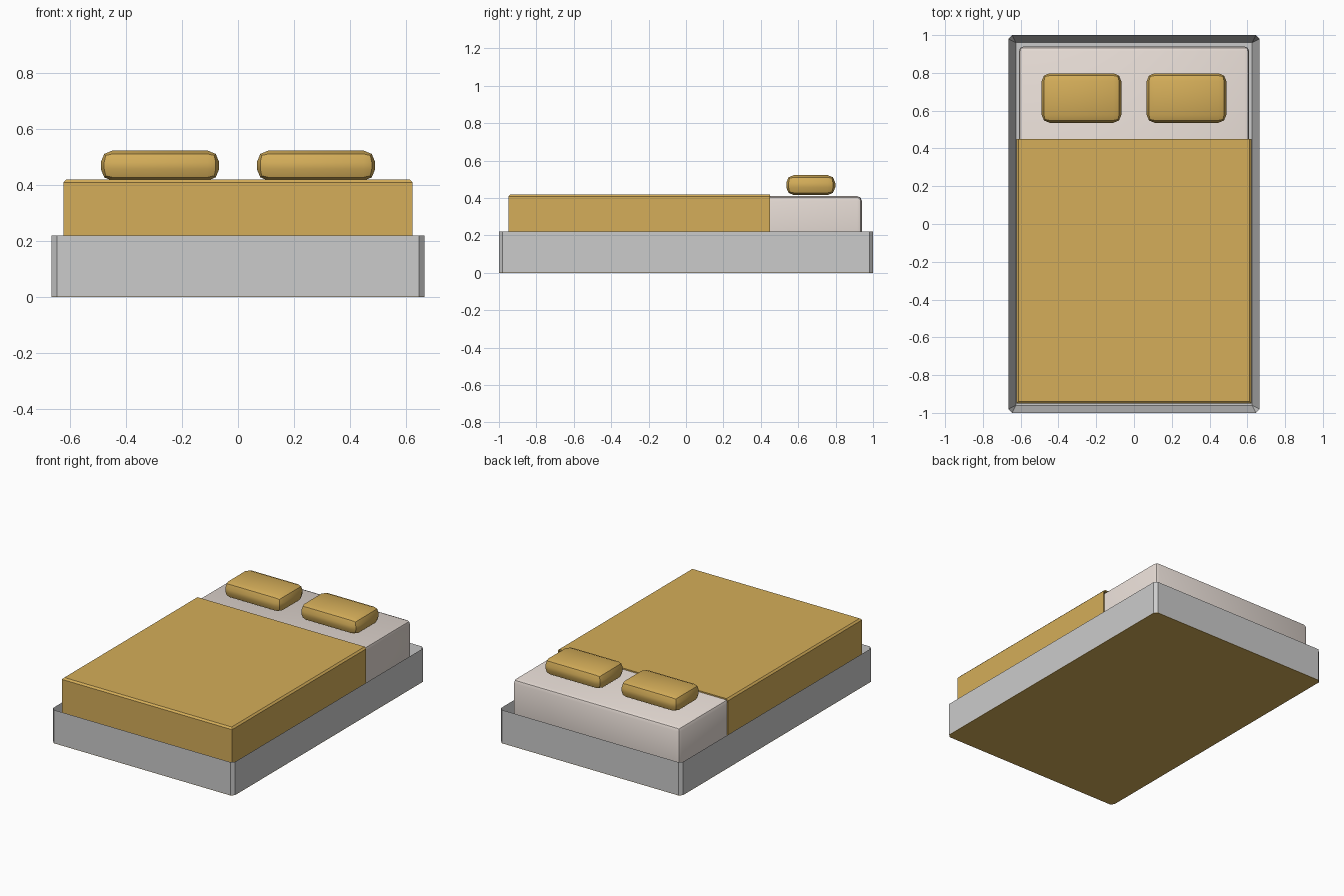
import bpy, bmesh

if "Cube" in bpy.data.objects:
    bpy.data.objects.remove(bpy.data.objects["Cube"])


def material(name, color):
    m = bpy.data.materials.new(name)
    m.diffuse_color = (*color, 1)
    m.use_nodes = True
    m.node_tree.nodes["Principled BSDF"].inputs["Base Color"].default_value = m.diffuse_color
    return m


BROWN = material("ochre_fabric", (0.66, 0.42, 0.10))
CREAM = material("cream_fabric", (0.80, 0.72, 0.67))


def box_bm(x, y, z):
    """Box from (min, max) pairs."""
    bm = bmesh.new()
    bmesh.ops.create_cube(bm, size=1)
    for v in bm.verts:
        v.co = [r[0] if c < 0 else r[1] for c, r in zip(v.co, (x, y, z))]
    return bm


def bevel(bm, edges, width, segments):
    bmesh.ops.bevel(bm, geom=edges, offset=width, segments=segments,
                    profile=0.5, affect='EDGES')


def upright(bm):
    return [e for e in bm.edges
            if abs(e.verts[0].co.z - e.verts[1].co.z) > 0.001]


def finish(bm, name, mat=None, smooth=False):
    bmesh.ops.recalc_face_normals(bm, faces=bm.faces)
    me = bpy.data.meshes.new(name)
    bm.to_mesh(me)
    bm.free()
    ob = bpy.data.objects.new(name, me)
    bpy.context.collection.objects.link(ob)
    if mat:
        me.materials.append(mat)
    if smooth:
        bpy.ops.object.select_all(action='DESELECT')
        ob.select_set(True)
        bpy.context.view_layer.objects.active = ob
        bpy.ops.object.shade_smooth_by_angle(angle=0.7)
    return ob


# Frame: chamfered block with a sunken well for the mattress
bm = box_bm((-0.665, 0.665), (-1, 1), (0.002, 0.22))
bevel(bm, upright(bm), 0.02, 1)
top = [f for f in bm.faces if f.normal.z > 0.9]
bmesh.ops.inset_region(bm, faces=top, thickness=0.04)
bmesh.ops.translate(bm, vec=(0, 0, -0.17), verts=top[0].verts)
for v in top[0].verts:  # square inner corners
    v.co.x = 0.625 if v.co.x > 0 else -0.625
    v.co.y = 0.96 if v.co.y > 0 else -0.96
bmesh.ops.remove_doubles(bm, verts=bm.verts, dist=0.0001)
for v in [v for v in bm.verts if v.co.z > 0.2 and abs(v.co.x) < 0.63]:
    v.co.x = 0.625 if v.co.x > 0 else -0.625
    v.co.y = 0.96 if v.co.y > 0 else -0.96
bmesh.ops.remove_doubles(bm, verts=bm.verts, dist=0.0001)
finish(bm, "bed_frame")

# Thin panel closing the underside
bm = box_bm((-0.665, 0.665), (-1, 1), (0, 0.002))
bevel(bm, upright(bm), 0.02, 1)
finish(bm, "base_panel", BROWN)

# Mattress with rounded edges
bm = box_bm((-0.61, 0.61), (-0.94, 0.94), (0.05, 0.41))
bevel(bm, bm.edges[:], 0.025, 2)
finish(bm, "mattress", CREAM, smooth=True)

# Blanket: shell open underneath and towards the pillows
bm = box_bm((-0.622, 0.622), (-0.95, 0.45), (0.06, 0.42))
gone = [f for f in bm.faces if f.normal.z < -0.9 or f.normal.y > 0.9]
bmesh.ops.delete(bm, geom=gone, context='FACES')
rim = [e for e in bm.edges if len(e.link_faces) == 2
       and all(v.co.z > 0.4 for v in e.verts)]
bevel(bm, rim, 0.011, 1)
blanket = finish(bm, "blanket", BROWN)
shell = blanket.modifiers.new("thickness", 'SOLIDIFY')
shell.thickness = 0.009
shell.offset = -1

# Pillows
for side, cx in (("left", -0.278), ("right", 0.278)):
    bm = box_bm((cx - 0.211, cx + 0.211), (0.536, 0.798), (0.415, 0.523))
    bevel(bm, bm.edges[:], 0.042, 2)
    finish(bm, side + "_pillow", BROWN, smooth=True)
